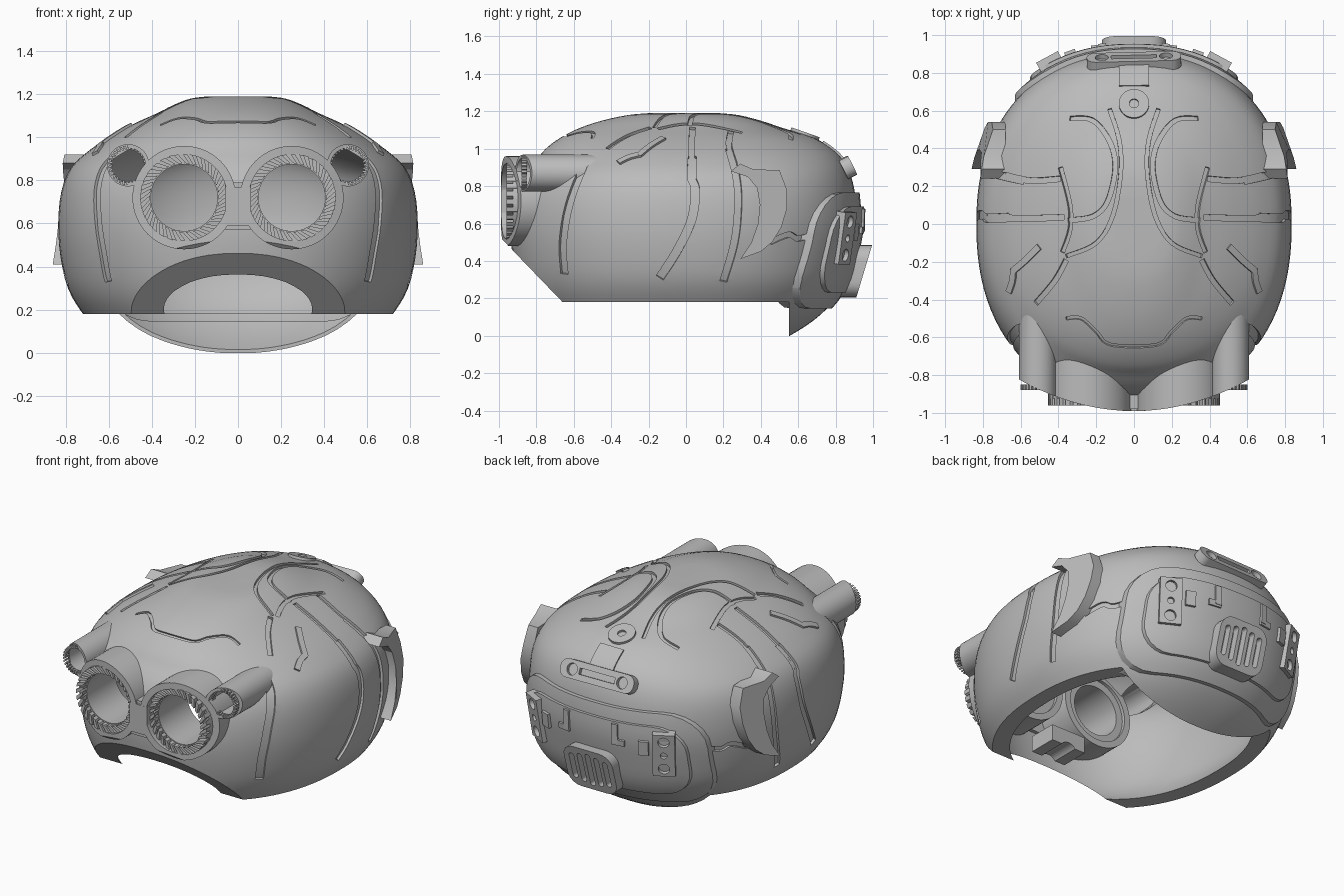
import bpy, bmesh, math
from mathutils import Vector, Matrix
from mathutils.bvhtree import BVHTree

if "Cube" in bpy.data.objects:
    bpy.data.objects.remove(bpy.data.objects["Cube"])

grey = bpy.data.materials.new("shell_grey")
grey.use_nodes = True
grey.diffuse_color = (0.5, 0.5, 0.5, 1)
grey.node_tree.nodes["Principled BSDF"].inputs["Base Color"].default_value = (0.5, 0.5, 0.5, 1)
SIDES = (("left", 1), ("right", -1))


def make(name, verts, faces):
    mesh = bpy.data.meshes.new(name)
    mesh.from_pydata([tuple(v) for v in verts], [], faces)
    bm = bmesh.new()
    bm.from_mesh(mesh)
    bmesh.ops.recalc_face_normals(bm, faces=bm.faces)
    bm.to_mesh(mesh)
    bm.free()
    mesh.materials.append(grey)
    ob = bpy.data.objects.new(name, mesh)
    bpy.context.collection.objects.link(ob)
    return ob


def apply(ob, mod):
    bpy.context.view_layer.objects.active = ob
    bpy.ops.object.modifier_apply(modifier=mod.name)


def boolean(ob, cutter, op='DIFFERENCE'):
    mod = ob.modifiers.new("cut", 'BOOLEAN')
    mod.operation, mod.solver, mod.object = op, 'EXACT', cutter
    apply(ob, mod)
    bpy.data.objects.remove(cutter)


def stack(name, rings):
    """Bridge equal rings of points and cap both ends."""
    n = len(rings[0])
    faces = [(i * n + j, i * n + (j + 1) % n, (i + 1) * n + (j + 1) % n, (i + 1) * n + j)
             for i in range(len(rings) - 1) for j in range(n)]
    last = (len(rings) - 1) * n
    faces += [tuple(range(n)), tuple(range(last, last + n))]
    return make(name, [p for r in rings for p in r], faces)


def prism(name, pts, axis, a, b):
    order = {'X': lambda u, v, t: (t, u, v), 'Y': lambda u, v, t: (u, t, v), 'Z': lambda u, v, t: (u, v, t)}[axis]
    return stack(name, [[order(u, v, t) for u, v in pts] for t in (a, b)])


def circle(cx, cy, r, n=32):
    return [(cx + r * math.cos(k * math.tau / n), cy + r * math.sin(k * math.tau / n)) for k in range(n)]


def rect(w, h, c=0.0, cx=0, cy=0):
    """Rectangle of half size w, h with corners rounded by c."""
    if c == 0:
        return [(cx - w, cy - h), (cx + w, cy - h), (cx + w, cy + h), (cx - w, cy + h)]
    pts = []
    for sx, sy, q in ((1, 1, 0), (-1, 1, 1), (-1, -1, 2), (1, -1, 3)):
        for k in range(7):
            a = (q + k / 6) * math.pi / 2
            pts.append((cx + sx * (w - c) + c * math.cos(a), cy + sy * (h - c) + c * math.sin(a)))
    return pts


def smooth(points, steps):
    """Catmull-Rom curve through points."""
    p = [Vector(q) for q in points]
    p = [p[0]] + p + [p[-1]]
    out = []
    for a, b, c, d in zip(p, p[1:], p[2:], p[3:]):
        for k in range(steps):
            t = k / steps
            out.append(0.5 * (2 * b + (c - a) * t + (2 * a - 5 * b + 4 * c - d) * t * t
                              + (3 * b - a - 3 * c + d) * t ** 3))
    return out + [p[-1]]


# Shell levels: height, half width, front reach, back reach
LEVELS = [(-.03, .42, .6, .49), (0, .5, .66, .555), (.08, .63, .76, .68), (.18, .72, .85, .785),
          (.3, .79, .9, .85), (.45, .825, .93, .885), (.6, .835, .94, .91), (.75, .82, .92, .905),
          (.86, .775, .87, .88), (.94, .69, .8, .84), (1, .6, .75, .78), (1.06, .49, .67, .68),
          (1.11, .38, .57, .52), (1.15, .3, .45, .4), (1.18, .22, .31, .28), (1.19, .14, .2, .18)]


def dome(name, grow=0.0, thickness=0.0):
    rings = []
    for z, hx, yf, yb in smooth(LEVELS, 3):
        ring = []
        for k in range(96):
            a = k * math.tau / 96
            c, s = math.cos(a), math.sin(a)
            x = math.copysign(abs(c) ** (2 / 2.25), c) * (hx + grow)
            y = math.copysign(abs(s) ** (2 / 2.25), s) * ((yb if s > 0 else yf) + grow)
            ring.append((x, y, z))
        rings.append(ring)
    ob = stack(name, rings)
    if thickness:
        mod = ob.modifiers.new("wall", 'SOLIDIFY')
        mod.thickness, mod.offset = thickness, -1
        apply(ob, mod)
    return ob


def underside():
    return prism("underside_cutter", [(1.3, -.4), (1.3, .18), (-.66, .18), (-1.2, .74), (-1.2, -.4)], 'X', -1.2, 1.2)


# Surface lookup for everything that follows the shell
guide = dome("guide")
bm = bmesh.new()
bm.from_mesh(guide.data)
tree = BVHTree.FromBMesh(bm)
bm.free()
bpy.data.objects.remove(guide)


def hit(view, u, v, s=1):
    origin, ray = {'top': ((u * s, v, 3), (0, 0, -1)), 'side': ((3 * s, u, v), (-s, 0, 0)),
                   'back': ((u * s, 3, v), (0, -1, 0))}[view]
    return tree.ray_cast(Vector(origin), Vector(ray))[:2]


def sweep(name, view, pts, width, low, high, s=1, steps=5):
    """Square strip that follows the shell surface."""
    path = [h for h in (hit(view, q[0], q[1], s) for q in smooth(pts, steps)) if h[0]]
    rings = []
    for i, (p, n) in enumerate(path):
        t = path[min(i + 1, len(path) - 1)][0] - path[max(i - 1, 0)][0]
        side = t.cross(n).normalized() * width / 2
        rings.append([p - side + n * low, p + side + n * low, p + side + n * high, p - side + n * high])
    return stack(name, rings)


def plaque(name, outline, holes, depth, spot, lift=0.0):
    """Flat piece with holes, seated on the shell."""
    ob = prism(name, outline, 'Z', -.03, depth)
    for h in holes:
        boolean(ob, prism("hole", h, 'Z', depth - .025, depth + .05))
    p, n = spot
    x = Vector((0, 0, 1)).cross(n).normalized()
    y = n.cross(x)
    m = Matrix((x, y, n)).transposed().to_4x4()
    m.translation = p + n * lift
    ob.data.transform(m)
    return ob


# Hollow shell, open below, and a thin neck flap continuing its curve
shell = dome("helmet_shell", 0, .077)
boolean(shell, underside())
for name, s in SIDES:
    boolean(shell, prism("eye_hole", circle(.25 * s, .72, .203, 48), 'Y', -1.2, -.5))
    boolean(shell, prism("lamp_hole", circle(.51 * s, .87, .085), 'Y', -1.2, -.3))
flap = dome("neck_flap", 0, .015)
boolean(flap, prism("flap_area", [(.55, -.2), (1.2, -.2), (1.2, .181), (.55, .181)], 'X', -1, 1), 'INTERSECT')

# Panel grooves
GROOVES = [
    ('top', [(.34, .56), (.22, .55), (.13, .44), (.1, .3), (.14, .12), (.22, .04), (.35, .02)], .025),
    ('top', [(.13, .61), (.08, .45), (.07, .28), (.11, .05), (.2, -.1), (.36, -.17)], .02),
    ('top', [(.69, .26), (.55, .23), (.39, .24)], .03),
    ('top', [(.39, .3), (.34, .1), (.34, -.03), (.38, -.15)], .025),
    ('top', [(.36, -.19), (.42, -.3), (.52, -.42)], .03),
    ('top', [(.79, .04), (.6, .03), (.37, .035)], .03),
    ('side', [(.035, .96), (.03, .85), (.05, .78), (.03, .62), (-.05, .45), (-.14, .31)], .045),
    ('side', [(.23, 1.0), (.27, .85), (.28, .7), (.26, .5), (.2, .29)], .04),
    ('side', [(-.55, .9), (-.6, .78), (-.64, .64), (-.66, .48), (-.65, .33)], .05),
    ('side', [(.45, .5), (.55, .54), (.6, .52), (.68, .54)], .03)]
for name, s in SIDES:
    for view, pts, w in GROOVES:
        boolean(shell, sweep("groove", view, pts, w, -.015, .04, s))
BROW = [(.36, -.5), (.28, -.5), (.2, -.57), (.12, -.64)]
boolean(shell, sweep("groove", 'top', BROW + [(-x, y) for x, y in BROW[::-1]], .018, -.012, .04))


# Goggles: front rims follow one shared arc
def arc(x):
    return -.99 + .45 * x * x


def tube(name, cx, cz, inner, outer, front, back):
    loops = []
    for r, end in ((inner, 0), (outer, 0), (outer, 1), (inner, 1)):
        loops.append([(x, back if end else (arc(x) if front is None else front), z)
                      for x, z in circle(cx, cz, r, 64)])
    n = 64
    faces = [(i * n + j, i * n + (j + 1) % n, (i + 1) % 4 * n + (j + 1) % n, (i + 1) % 4 * n + j)
             for i in range(4) for j in range(n)]
    return make(name, [p for loop in loops for p in loop], faces)


def ribs(name, cx, cz, r0, r1, count, front, back, lean):
    """Slanted teeth around a ring."""
    verts, faces = [], []
    for k in range(count):
        a, half, b = k * math.tau / count, .3 * math.tau / count, len(verts)
        for y in (front, back):
            for r, da in ((r0, -half), (r0, half), (r1, lean + half), (r1, lean - half)):
                verts.append((cx + r * math.cos(a + da), y, cz + r * math.sin(a + da)))
        faces += [tuple(b + i for i in f) for f in ((0, 1, 2, 3), (7, 6, 5, 4), (0, 4, 5, 1),
                                                   (1, 5, 6, 2), (2, 6, 7, 3), (3, 7, 4, 0))]
    return make(name, verts, faces)


for name, s in SIDES:
    housing = tube(name + "_goggle_housing", .25 * s, .72, .2, .24, None, -.62)
    boolean(housing, underside())
    tube(name + "_goggle_ring", .25 * s, .72, .155, .203, -.925, -.64)
    ribs(name + "_goggle_ribs", .25 * s, .72, .16, .205, 30, -.96, -.9, .2)
    lamp = tube(name + "_lamp_housing", .51 * s, .87, .08, .098, None, -.42)
    boolean(lamp, dome("inside", -.06))
    ribs(name + "_lamp_ribs", .51 * s, .87, .073, .092, 30, -.88, -.85, .1)
bridge = [(i * .012, z) for z, order in ((.57, range(-5, 6)), (.79, range(5, -6, -1))) for i in order]
prism("goggle_bridge", bridge, 'Y', -.98, -.84)
prism("nose_block", rect(.06, .09, 0, 0, .68), 'Y', -.99, -.85)

# Nose pad behind the front wall
pad = prism("inner_nose_pad", rect(.12, .05, 0, 0, .415), 'Y', -.76, -.58)
boolean(pad, prism("nose_notch", circle(0, .33, .06), 'Y', -1, -.5))

# Side fins with a slanted outer face
FIN = [(.24, .88), (.29, .92), (.36, .89), (.5, .885), (.54, .78), (.54, .68), (.51, .58), (.46, .5), (.4, .45),
       (.29, .41), (.35, .5), (.385, .6), (.395, .7), (.38, .79), (.33, .85)]
for name, s in SIDES:
    fin = prism(name + "_side_fin", FIN, 'X', .68 * s, .9 * s)
    for v in fin.data.vertices:
        if abs(v.co.x) > .8:
            v.co.x = s * (.86 - .35 * max(0, v.co.y - .31) - .2 * max(0, v.co.z - .65))
    # Small bent bracket on the upper side
    sweep(name + "_bracket_long", 'top', [(.5, -.12), (.57, -.19), (.64, -.25)], .035, -.02, .012, s)
    sweep(name + "_bracket_short", 'top', [(.635, -.24), (.64, -.3), (.66, -.36)], .035, -.02, .012, s)

# Two-step rear plate
for name, grow, w, h, c, cz in (("rear_plate_outer", .025, .63, .31, .22, .455),
                                ("rear_plate_inner", .043, .55, .23, .17, .46)):
    plate = dome(name, grow, .06)
    boolean(plate, prism("outline", rect(w, h, c, 0, cz), 'Y', .3, 1.3), 'INTERSECT')

# Rear fittings
for name, s in SIDES:
    plaque(name + "_rear_socket", rect(.065, .14), [circle(0, .09, .033, 20), circle(0, 0, .02, 20),
           circle(0, -.09, .033, 20)], .025, hit('back', .42, .53, s), .04)
    plaque(name + "_rear_socket_lug", rect(.03, .045), [], .02, hit('back', .32, .56, s), .04)
    plaque(name + "_latch", rect(.02, .06), [], .015, hit('back', .16, .62, s), .04)
    plaque(name + "_latch_foot", rect(.04, .018), [], .015, hit('back', .18, .57, s), .04)
vent = prism("rear_vent", rect(.17, .14, .08, 0, .345), 'Y', .9, .995)
for i in range(-2, 3):
    boolean(vent, prism("slot", rect(.017, .11 - .012 * abs(i), .016, i * .058, .345), 'Y', .95, 1.1))
for v in vent.data.vertices:
    v.co.y -= .3 * (.485 - v.co.z)

# Rear handle, its strap and the crown button
plaque("rear_handle", rect(.25, .055, .05), [circle(-.17, 0, .035, 20), circle(.17, 0, .035, 20),
       rect(.12, .018)], .025, hit('back', 0, .9))
sweep("handle_strap", 'top', [(0, .73), (0, .78), (0, .84)], .16, -.02, .008)
plaque("crown_button", circle(0, 0, .08, 40), [circle(0, 0, .025, 20)], .012, hit('top', 0, .635))

# Smooth shading with crisp edges
for ob in bpy.context.scene.objects:
    ob.select_set(ob.type == 'MESH')
bpy.context.view_layer.objects.active = shell
bpy.ops.object.shade_smooth_by_angle(angle=math.radians(30))
